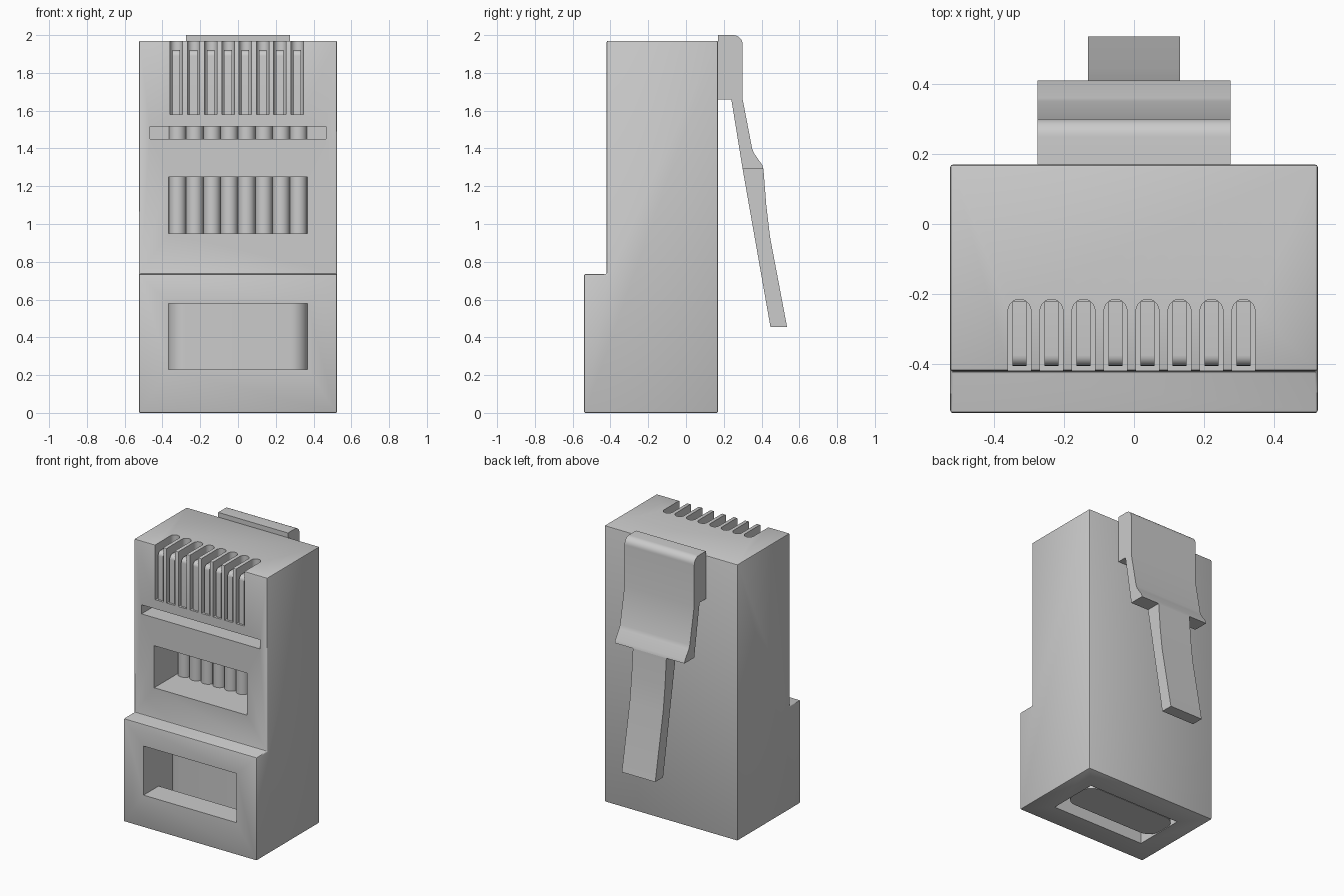
import bpy, bmesh, math
from mathutils import Vector

cube = bpy.data.objects.get("Cube")
if cube:
    bpy.data.objects.remove(cube, do_unlink=True)

grey = bpy.data.materials.new("plain_grey")
grey.use_nodes = True
GREY = (0.6, 0.6, 0.6, 1)
grey.diffuse_color = GREY
grey.node_tree.nodes["Principled BSDF"].inputs["Base Color"].default_value = GREY


def prism(name, outline, direction):
    """Extrude a planar outline of 3D points along a vector."""
    mesh = bpy.data.meshes.new(name)
    bm = bmesh.new()
    face = bm.faces.new([bm.verts.new(p) for p in outline])
    new = bmesh.ops.extrude_face_region(bm, geom=[face])["geom"]
    bmesh.ops.translate(bm, vec=Vector(direction),
                        verts=[v for v in new if isinstance(v, bmesh.types.BMVert)])
    bmesh.ops.recalc_face_normals(bm, faces=bm.faces)
    bm.to_mesh(mesh)
    bm.free()
    obj = bpy.data.objects.new(name, mesh)
    bpy.context.collection.objects.link(obj)
    mesh.materials.append(grey)
    return obj


def side_prism(name, yz, half):
    return prism(name, [(-half, y, z) for y, z in yz], (2 * half, 0, 0))


def upright(name, xy, z0, z1):
    return prism(name, [(x, y, z0) for x, y in xy], (0, 0, z1 - z0))


def box(name, x0, x1, y0, y1, z0, z1):
    return upright(name, [(x0, y0), (x1, y0), (x1, y1), (x0, y1)], z0, z1)


def arc(cx, cy, r, a0, a1, n):
    return [(cx + r * math.cos(math.radians(a0 + (a1 - a0) * i / n)),
             cy + r * math.sin(math.radians(a0 + (a1 - a0) * i / n))) for i in range(n + 1)]


def activate(obj):
    bpy.ops.object.select_all(action='DESELECT')
    obj.select_set(True)
    bpy.context.view_layer.objects.active = obj


def smooth(obj):
    activate(obj)
    bpy.ops.object.shade_smooth_by_angle(angle=math.radians(35))


def bevel(obj, width, segments=2):
    mod = obj.modifiers.new("Bevel", 'BEVEL')
    mod.width, mod.segments = width, segments
    activate(obj)
    bpy.ops.object.modifier_apply(modifier="Bevel")


def cut(obj, cutter):
    mod = obj.modifiers.new("Cut", 'BOOLEAN')
    mod.operation, mod.solver, mod.object = 'DIFFERENCE', 'EXACT', cutter
    activate(obj)
    bpy.ops.object.modifier_apply(modifier="Cut")
    bpy.data.objects.remove(cutter, do_unlink=True)


FRONT, STEP, BACK = -0.54, -0.42, 0.17
PITCH, WIRE_Y = 0.0914, -0.14

# Stepped housing
housing = side_prism("housing", [(FRONT, 0), (BACK, 0), (BACK, 1.97), (STEP, 1.97),
                                 (STEP, 0.735), (FRONT, 0.735)], 0.525)
bevel(housing, 0.008)

# Cable opening and front windows
cut(housing, box("opening_cut", -0.37, 0.37, -0.37, 0.0, -0.1, 0.75))
cut(housing, box("cable_window_cut", -0.367, 0.367, -0.7, -0.15, 0.23, 0.58))
cut(housing, box("wire_window_cut", -0.367, 0.367, -0.7, WIRE_Y, 0.95, 1.25))
cut(housing, box("latch_slot_cut", -0.467, 0.467, -0.7, WIRE_Y, 1.45, 1.515))

# Contact slots with a rounded back, each holding a metal blade
for i in range(8):
    x = -0.327 + i * PITCH
    r = 0.033
    outline = [(x - r, -0.6), (x + r, -0.6)] + arc(x, -0.248, r, 0, 180, 10)
    cut(housing, upright("contact_slot_cut", outline, 1.58, 2.1))
    r = 0.03
    blade = side_prism("contact_blade_%d" % (i + 1),
                       [(-0.222, 1.57), (-0.222, 1.92)]
                       + arc(-0.405 + r, 1.92 - r, r, 90, 180, 6) + [(-0.405, 1.57)], 0.02)
    blade.location.x = x
    smooth(blade)

    # Round wire behind the windows
    wire = upright("wire_%d" % (i + 1),
                   arc((i - 3.5) * PITCH, WIRE_Y, PITCH / 2, 0, 345, 23), 0.9, 1.56)
    smooth(wire)
smooth(housing)

# Flat cable inside the opening
r = 0.09
cable = upright("cable", arc(0.28, -0.10, r, 0, 90, 8) + arc(-0.28, -0.10, r, 90, 180, 8)
                + arc(-0.28, -0.18, r, 180, 270, 8) + arc(0.28, -0.18, r, 270, 360, 8), 0.005, 0.8)
smooth(cable)

# Latch: wide hinge plate and narrow release tail
latch = side_prism("latch_plate", [(BACK, 1.66), (BACK, 2.0)] + arc(0.25, 1.95, 0.05, 90, 0, 8)
                   + [(0.3, 1.66), (0.325, 1.53), (0.35, 1.4), (0.36, 1.375), (0.405, 1.31),
                      (0.41, 1.29), (0.3, 1.29), (0.24, 1.66)], 0.275)
smooth(latch)
tail = side_prism("latch_tail", [(0.3, 1.29), (0.41, 1.29), (0.425, 1.1), (0.445, 0.93),
                                 (0.535, 0.455), (0.447, 0.455)], 0.132)
smooth(tail)
